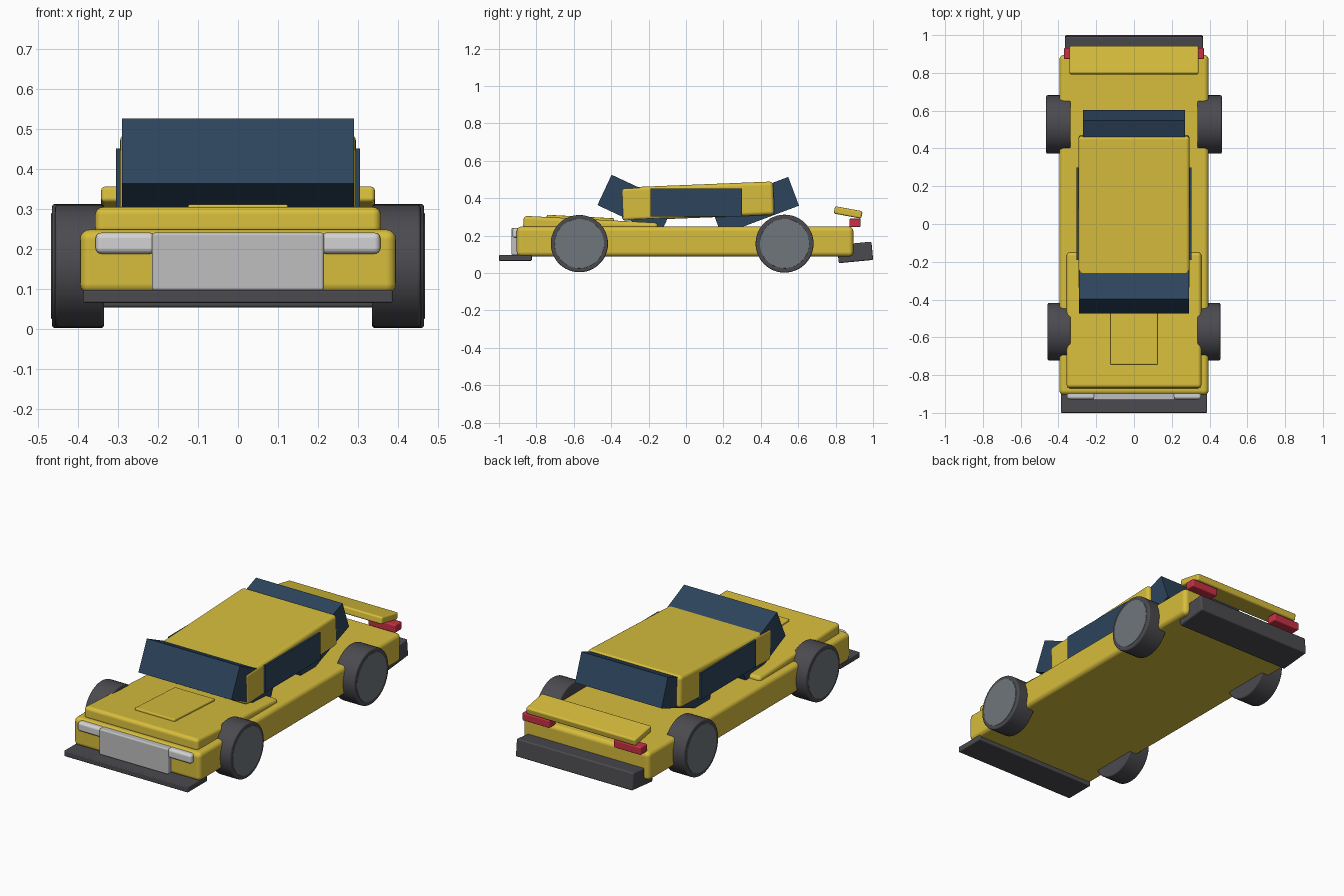
import bpy
from math import radians, pi

cube = bpy.data.objects.get("Cube")
if cube:
    bpy.data.objects.remove(cube, do_unlink=True)


def material(name, r, g, b):
    m = bpy.data.materials.new(name)
    m.use_nodes = True
    m.diffuse_color = (r, g, b, 1)
    m.node_tree.nodes["Principled BSDF"].inputs["Base Color"].default_value = (r, g, b, 1)
    return m


YELLOW = material("yellow paint", 0.68, 0.51, 0.045)
GLASS = material("navy glass", 0.026, 0.058, 0.107)
RUBBER = material("dark grey rubber", 0.07, 0.07, 0.08)
STEEL = material("hub grey", 0.16, 0.18, 0.20)
SILVER = material("grille silver", 0.52, 0.52, 0.53)
LAMP = material("lamp white", 0.65, 0.65, 0.66)
RED = material("tail red", 0.58, 0.03, 0.06)


def finish(obj, name, mat, bevel):
    obj.name = name
    obj.data.materials.append(mat)
    if bevel:
        for p in obj.data.polygons:
            p.use_smooth = True
        mod = obj.modifiers.new("rounded edges", "BEVEL")
        mod.width = bevel
        mod.segments = 4
        mod.limit_method = "ANGLE"
        mod.angle_limit = radians(40)
        mod.harden_normals = True
    return obj


def box(name, mat, size, center, pitch=0, bevel=0.0):
    """Box tilted about x; positive pitch raises the rear."""
    bpy.ops.mesh.primitive_cube_add(size=1, location=center, rotation=(radians(pitch), 0, 0))
    obj = bpy.context.object
    for v in obj.data.vertices:
        v.co = [c * s for c, s in zip(v.co, size)]
    return finish(obj, name, mat, bevel)


def disc(name, mat, radius, x0, x1, y, z, bevel):
    """Cylinder lying along x between x0 and x1."""
    bpy.ops.mesh.primitive_cylinder_add(vertices=48, radius=radius, depth=abs(x1 - x0),
                                        location=((x0 + x1) / 2, y, z), rotation=(0, pi / 2, 0))
    return finish(bpy.context.object, name, mat, bevel)


# Bodywork
box("body", YELLOW, (0.79, 1.80, 0.16), (0, -0.005, 0.168), bevel=0.025)
box("hood", YELLOW, (0.714, 0.72, 0.07), (0, -0.51, 0.252), -3, 0.02)
box("hood_scoop", YELLOW, (0.25, 0.36, 0.022), (0, -0.565, 0.291), -3, 0.006)
box("cabin", YELLOW, (0.59, 0.815, 0.178), (0, 0.062, 0.384), 2.3, 0.02)
box("spoiler", YELLOW, (0.684, 0.15, 0.04), (0, 0.867, 0.324), -10.5, 0.01)

# Glass: deep tilted blocks running into the cabin
box("windshield", GLASS, (0.58, 0.37, 0.179), (0, -0.268, 0.366), -25)
box("rear_window", GLASS, (0.54, 0.443, 0.164), (0, 0.368, 0.359), 20.5)

# Bumpers and nose
box("front_splitter", RUBBER, (0.774, 0.175, 0.032), (0, -0.912, 0.081), bevel=0.005)
box("rear_bumper", RUBBER, (0.73, 0.185, 0.098), (0, 0.904, 0.11), 5.5, 0.008)
box("grille", SILVER, (0.43, 0.09, 0.145), (0, -0.888, 0.168), bevel=0.008)

# Mirrored parts
for side, label in ((1, "left"), (-1, "right")):
    box(label + "_side_window", GLASS, (0.03, 0.49, 0.15), (side * 0.29, 0.055, 0.376))
    box(label + "_headlight", LAMP, (0.15, 0.07, 0.053), (side * 0.281, -0.893, 0.214), bevel=0.015)
    box(label + "_tail_light", RED, (0.17, 0.06, 0.045), (side * 0.285, 0.903, 0.268), bevel=0.007)
    for end, y, radius, outer in (("front", -0.57, 0.153, 0.457), ("rear", 0.527, 0.155, 0.465)):
        wheel = label + "_" + end
        disc(wheel + "_tire", RUBBER, radius, side * 0.335, side * outer, y, 0.157, 0.008)
        disc(wheel + "_hub", STEEL, 0.132, side * 0.40, side * (outer + 0.002), y, 0.157, 0.001)
